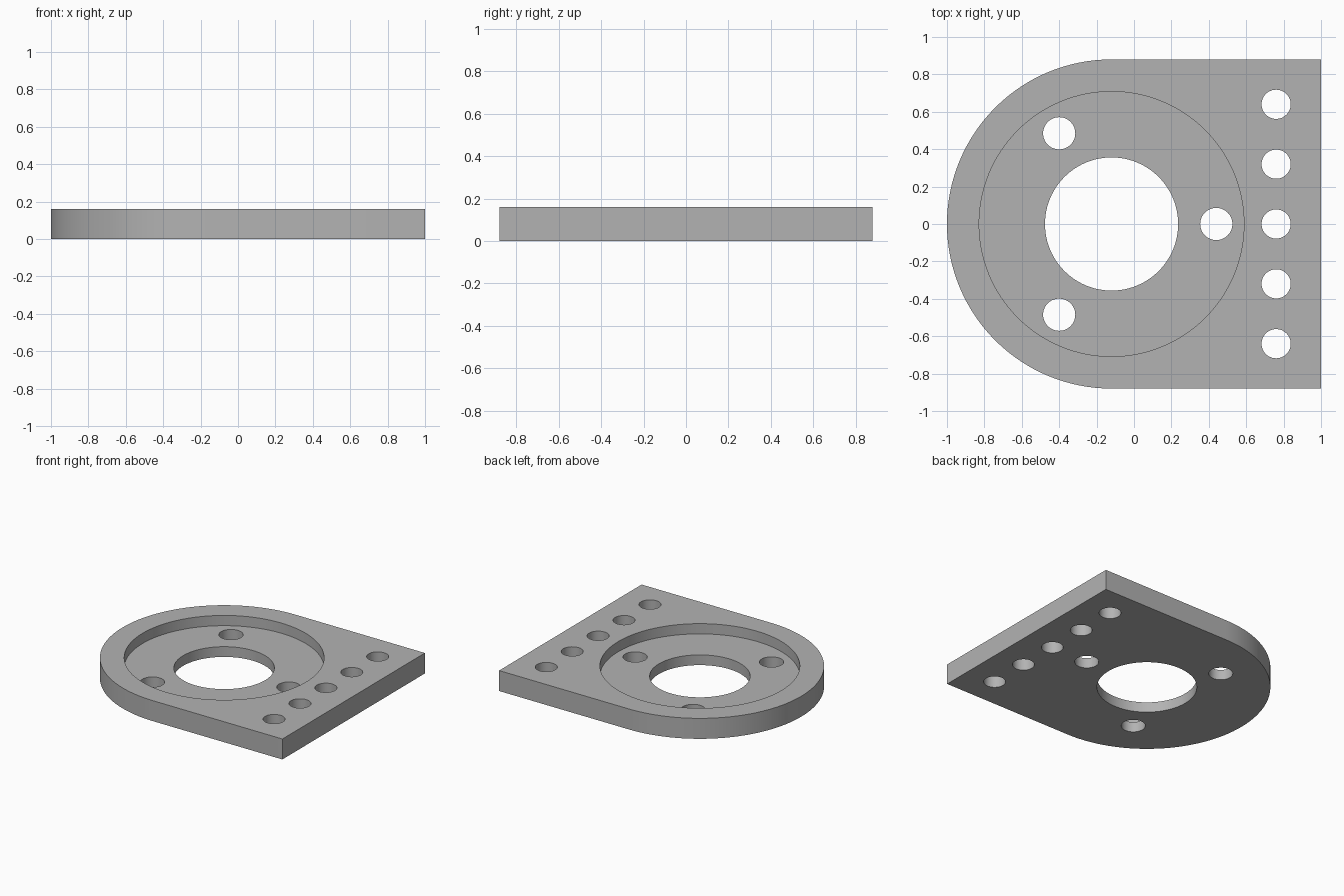
import bpy, bmesh
from math import cos, sin, pi, radians

cube = bpy.data.objects.get("Cube")
if cube:
    bpy.data.objects.remove(cube, do_unlink=True)

HEIGHT, FLOOR = 0.16, 0.08      # plate thickness, recess floor level
CX, R = -0.12, 0.88             # centre and radius of the rounded end

grey = bpy.data.materials.new("plain grey")
grey.use_nodes = True
colour = (0.45, 0.45, 0.45, 1)
grey.diffuse_color = colour
grey.node_tree.nodes["Principled BSDF"].inputs["Base Color"].default_value = colour


def arc(x, y, r, start, end, steps):
    return [(x + r * cos(start + (end - start) * i / steps),
             y + r * sin(start + (end - start) * i / steps)) for i in range(steps + 1)]


def prism(name, outline, z0, z1):
    """Extrude a closed outline from z0 up to z1."""
    bm = bmesh.new()
    face = bm.faces.new([bm.verts.new((x, y, z0)) for x, y in outline])
    top = bmesh.ops.extrude_face_region(bm, geom=[face])["geom"]
    verts = [v for v in top if isinstance(v, bmesh.types.BMVert)]
    bmesh.ops.translate(bm, verts=verts, vec=(0, 0, z1 - z0))
    bmesh.ops.recalc_face_normals(bm, faces=bm.faces)
    mesh = bpy.data.meshes.new(name)
    bm.to_mesh(mesh)
    bm.free()
    mesh.materials.append(grey)
    obj = bpy.data.objects.new(name, mesh)
    bpy.context.collection.objects.link(obj)
    return obj


def cut(target, name, x, y, r, z0=-0.1, steps=48):
    """Cut a round opening from z0 upward through the target."""
    cutter = prism(name, arc(x, y, r, 0, 2 * pi, steps)[:-1], z0, HEIGHT + 0.1)
    cutter.hide_render = True
    mod = target.modifiers.new(name, 'BOOLEAN')
    mod.operation, mod.solver, mod.object = 'DIFFERENCE', 'EXACT', cutter
    bpy.ops.object.modifier_apply(modifier=mod.name)
    bpy.data.objects.remove(cutter, do_unlink=True)


# Plate with one rounded end and one square end
outline = arc(CX, 0, R, pi / 2, 3 * pi / 2, 64) + [(1, -R), (1, R)]
plate = prism("mounting_plate", outline, 0, HEIGHT)
bpy.context.view_layer.objects.active = plate
plate.select_set(True)

# Round recess and central bore
cut(plate, "recess_cutter", CX, 0, 0.708, FLOOR, 128)
cut(plate, "bore_cutter", CX, 0, 0.356, steps=96)

# Three bolt holes around the bore
for angle in (0, 120, 240):
    a = radians(angle)
    cut(plate, "bolt_hole_cutter", CX + 0.56 * cos(a), 0.56 * sin(a), 0.086)

# Row of five holes along the square end
for i in range(-2, 3):
    cut(plate, "edge_hole_cutter", 0.76, 0.32 * i, 0.078)

bpy.ops.object.shade_smooth_by_angle(angle=radians(30))
